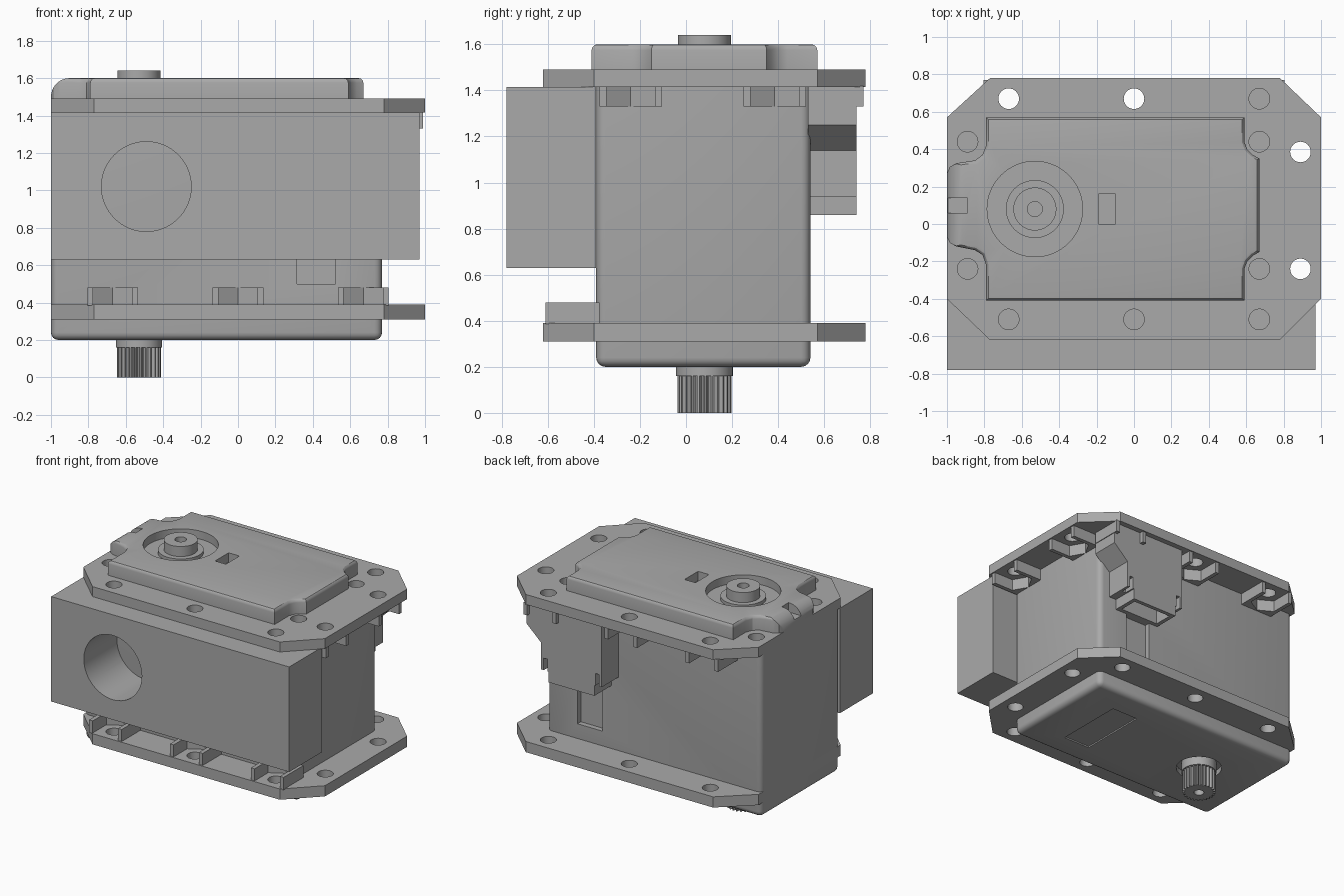
import bpy, bmesh, math
from mathutils import Vector

if "Cube" in bpy.data.objects:
    bpy.data.objects.remove(bpy.data.objects["Cube"], do_unlink=True)

grey = bpy.data.materials.new("matte grey")
grey.use_nodes = True
grey.diffuse_color = (0.4, 0.4, 0.4, 1)
grey.node_tree.nodes["Principled BSDF"].inputs["Base Color"].default_value = (0.4, 0.4, 0.4, 1)


def prism(name, pts, lo, hi, axis="z", bevel=None, width=0.04, segs=4):
    """Extrude a 2D outline along an axis; bevel edges chosen by a rule on both ends."""
    place = {"z": lambda u, v, w: (u, v, w), "y": lambda u, v, w: (u, w, v)}[axis]
    bm = bmesh.new()
    face = bm.faces.new([bm.verts.new(place(u, v, lo)) for u, v in pts])
    out = bmesh.ops.extrude_face_region(bm, geom=[face])
    shift = Vector(place(0, 0, hi - lo))
    for v in out["geom"]:
        if isinstance(v, bmesh.types.BMVert):
            v.co += shift
    bmesh.ops.recalc_face_normals(bm, faces=bm.faces)
    if bevel:
        edges = [e for e in bm.edges if bevel(e.verts[0].co, e.verts[1].co)]
        bmesh.ops.bevel(bm, geom=edges, offset=width, segments=segs, profile=0.5,
                        affect="EDGES", clamp_overlap=True)
    me = bpy.data.meshes.new(name)
    bm.to_mesh(me)
    bm.free()
    me.materials.append(grey)
    ob = bpy.data.objects.new(name, me)
    bpy.context.collection.objects.link(ob)
    return ob


def rect(x0, x1, y0, y1):
    return [(x0, y0), (x1, y0), (x1, y1), (x0, y1)]


def ring(x, y, r, n=48, start=0.0):
    return [(x + r * math.cos(start + 2 * math.pi * i / n),
             y + r * math.sin(start + 2 * math.pi * i / n)) for i in range(n)]


def cut(ob, *cutters):
    for c in cutters:
        mod = ob.modifiers.new("cut", "BOOLEAN")
        mod.operation, mod.solver, mod.object = "DIFFERENCE", "EXACT", c
        with bpy.context.temp_override(object=ob, active_object=ob):
            bpy.ops.object.modifier_apply(modifier=mod.name)
        bpy.data.objects.remove(c, do_unlink=True)
    return ob


AX, AY = -0.53, 0.08      # output shaft axis
parts = []

# Main body with rounded corners and a rounded bottom rim
body = prism("body", rect(-1, 0.77, -0.39, 0.54), 0.2, 1.415,
             bevel=lambda a, b: abs(a.z - b.z) > 0.5 or max(a.z, b.z) < 0.25)
cut(body,
    prism("c", ring(AX, AY, 0.16), 0.1, 0.24),
    prism("c", rect(0.25, 0.47, -0.2, 0.33), 0.1, 0.21),
    prism("c", rect(0.315, 0.52, 0.5, 0.86), 0.50, 0.6, "y"),
    prism("c", rect(0.315, 0.52, 0.5, 0.86), -0.5, -0.35, "y"))
parts.append(body)

# Front block with a deep round bore
block = prism("front_block", rect(-1, 0.97, 0.63, 1.415), -0.78, -0.39, "y")
parts.append(cut(block, prism("c", ring(-0.49, 1.02, 0.24, 64), -0.9, -0.3, "y")))

# Mounting flanges with screw holes
octagon = [(-1, -0.4), (-0.77, -0.62), (0.78, -0.62), (1, -0.4),
           (1, 0.57), (0.78, 0.78), (-0.77, 0.78), (-1, 0.57)]
front_holes = [(x, -0.51) for x in (-0.67, 0, 0.67)]
back_holes = [(x, 0.67) for x in (-0.67, 0, 0.67)]
end_holes = [(0.89, 0.385), (0.89, -0.24)]
cap_holes = [(x, y) for x in (-0.89, 0.67) for y in (0.44, -0.24)]
outer = front_holes + back_holes + end_holes
for name, z0, z1, holes in (("lower_flange", 0.31, 0.39, outer),
                            ("upper_flange", 1.415, 1.49, outer + cap_holes)):
    flange = prism(name, octagon, z0, z1)
    parts.append(cut(flange, *[prism("c", ring(x, y, 0.055, 32), z0 - 0.1, z1 + 0.1)
                               for x, y in holes]))


# Nut pockets: blocks with a hexagonal slot open towards the flange edge
def nut_pocket(name, x, y, direction, z0, z1):
    dx, dy = direction
    w, a, r = 0.135, 0.105, 0.12
    depth_in, depth_out = 0.135, 0.1
    outline = [(-w, -depth_in), (w, -depth_in), (w, depth_out), (a, depth_out),
               (a, -r / 2), (0, -r), (-a, -r / 2), (-a, depth_out), (-w, depth_out)]
    pts = [(x + u * dy + v * dx, y - u * dx + v * dy) for u, v in outline]
    parts.append(prism(name, pts, z0, z1))


for i, (x, y) in enumerate(front_holes):
    nut_pocket(f"lower_nut_pocket_{i + 1}", x, y, (0, -1), 0.385, 0.48)
for i, (x, y) in enumerate(back_holes):
    nut_pocket(f"back_nut_pocket_{i + 1}", x, y, (0, 1), 1.33, 1.42)
for i, (x, y) in enumerate(end_holes):
    nut_pocket(f"end_nut_pocket_{i + 1}", x, y, (1, 0), 1.33, 1.42)

# Top cover with tabs at both ends and a rounded upper rim
cover_outline = [
    (-0.79, -0.41), (0.59, -0.41), (0.59, -0.24), (0.605, -0.2), (0.635, -0.17), (0.67, -0.15),
    (0.67, 0.35), (0.635, 0.37), (0.605, 0.4), (0.59, 0.44), (0.59, 0.57), (-0.79, 0.57),
    (-0.79, 0.42), (-0.81, 0.37), (-0.85, 0.34), (-0.95, 0.325), (-0.985, 0.305), (-1, 0.27),
    (-1, -0.07), (-0.985, -0.1), (-0.95, -0.12), (-0.85, -0.14), (-0.81, -0.165), (-0.79, -0.22)]
cover = prism("top_cover", cover_outline, 1.485, 1.6,
              bevel=lambda a, b: min(a.z, b.z) > 1.55, width=0.025, segs=3)
arc = [(-0.9 - 0.1 * math.sin(t), 1.5 + 0.1 * math.cos(t))
       for t in [i * math.pi / 16 for i in range(9)]]
cut(cover,
    prism("c", [(-0.9, 1.7)] + arc + [(-1.1, 1.5), (-1.1, 1.7)], -0.5, 0.7, "y"),
    prism("c", ring(AX, AY, 0.255, 64), 1.54, 1.7),
    prism("c", rect(-0.19, -0.1, 0, 0.16), 1.53, 1.7),
    prism("c", rect(-1.1, -0.89, 0.06, 0.14), 1.53, 1.7))
parts.append(cover)

# Rear bearing step and boss on top
parts.append(prism("bearing_step", ring(AX, AY, 0.155), 1.5, 1.565))
boss = prism("top_boss", ring(AX, AY, 0.115), 1.5, 1.64)
parts.append(cut(boss, prism("c", ring(AX, AY, 0.04, 32), 1.56, 1.7)))

# Output shaft: collar and splined end with a screw hole
parts.append(prism("shaft_collar", ring(AX, AY, 0.123), 0.16, 0.26))
teeth = 25
spline_pts = []
for i in range(teeth * 4):
    r = 0.117 if i % 4 < 2 else 0.1
    t = 2 * math.pi * i / (teeth * 4)
    spline_pts.append((AX + r * math.cos(t), AY + r * math.sin(t)))
spline = prism("splined_shaft", spline_pts, 0, 0.17)
parts.append(cut(spline, prism("c", ring(AX, AY, 0.035, 32), -0.1, 0.1)))

# Cable connector on the back: sloped shroud with an open socket below
shroud = prism("connector_shroud",
               [(0.18, 1.415), (0.18, 0.94), (0.24, 0.94), (0.24, 0.86), (0.62, 0.86),
                (0.62, 0.94), (0.68, 0.94), (0.68, 1.14), (0.8, 1.25), (0.8, 1.415)],
               0.53, 0.74, "y")
cut(shroud,
    prism("c", rect(0.27, 0.59, 0.57, 0.71), 0.8, 1.0),
    prism("c", rect(0.63, 0.66, 0.9, 1.03), 0.66, 0.8, "y"),
    prism("c", rect(0.2, 0.23, 0.9, 1.03), 0.66, 0.8, "y"),
    prism("c", ring(0.67, 0.67, 0.055, 32), 1.33, 1.5))
parts.append(shroud)

# Smooth shading on curved faces only
for ob in bpy.context.view_layer.objects:
    ob.select_set(ob in parts)
bpy.context.view_layer.objects.active = parts[0]
bpy.ops.object.shade_smooth_by_angle(angle=math.radians(30))
